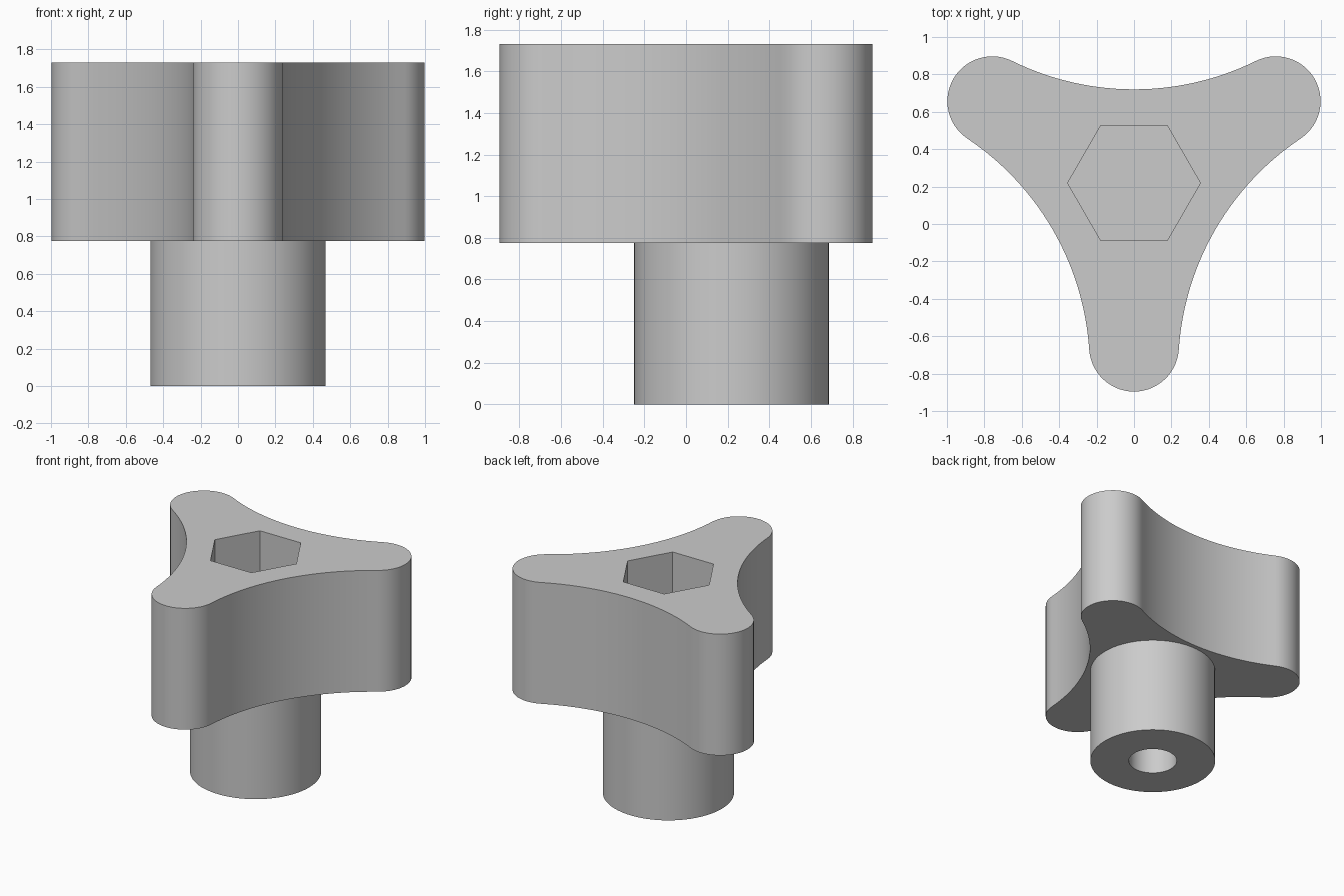
import bpy
import bmesh
from math import sin, cos, pi, radians, atan2, hypot

if "Cube" in bpy.data.objects:
    bpy.data.objects.remove(bpy.data.objects["Cube"], do_unlink=True)

AXIS_Y = 0.219                      # knob axis, offset because of the three lobes
LOBE_R, LOBE_DIST, WAIST = 0.24, 0.875, 0.501
HEAD_Z, TOP_Z = 0.775, 1.73

grey = bpy.data.materials.new("plain_grey")
grey.use_nodes = True
grey.diffuse_color = (0.6, 0.6, 0.6, 1)
grey.node_tree.nodes["Principled BSDF"].inputs["Base Color"].default_value = (0.6, 0.6, 0.6, 1)


def arc(cx, cy, r, a0, a1, n):
    """Points along an arc, both ends included."""
    return [(cx + r * cos(a0 + (a1 - a0) * i / n), cy + r * sin(a0 + (a1 - a0) * i / n))
            for i in range(n + 1)]


def polygon(r, n):
    return arc(0, 0, r, 0, 2 * pi, n)[:-1]


def prism(name, points, z0, z1):
    """Extrude a closed outline around the knob axis."""
    bm = bmesh.new()
    face = bm.faces.new([bm.verts.new((x, y + AXIS_Y, z0)) for x, y in points])
    ext = bmesh.ops.extrude_face_region(bm, geom=[face])
    top = [v for v in ext["geom"] if isinstance(v, bmesh.types.BMVert)]
    bmesh.ops.translate(bm, verts=top, vec=(0, 0, z1 - z0))
    bmesh.ops.recalc_face_normals(bm, faces=bm.faces)
    mesh = bpy.data.meshes.new(name)
    bm.to_mesh(mesh)
    bm.free()
    mesh.materials.append(grey)
    obj = bpy.data.objects.new(name, mesh)
    bpy.context.collection.objects.link(obj)
    return obj


def finish(obj, cutters):
    """Cut the holes, then smooth the round walls."""
    bpy.ops.object.select_all(action="DESELECT")
    bpy.context.view_layer.objects.active = obj
    obj.select_set(True)
    for cutter in cutters:
        mod = obj.modifiers.new(cutter.name, "BOOLEAN")
        mod.operation = "DIFFERENCE"
        mod.solver = "EXACT"
        mod.object = cutter
        bpy.ops.object.modifier_apply(modifier=mod.name)
    bpy.ops.object.shade_smooth_by_angle(angle=radians(30))


def lobed_outline():
    """Three round lobes joined by tangent concave arcs."""
    lx, ly = LOBE_DIST * cos(pi / 6), LOBE_DIST * sin(pi / 6)
    h = WAIST - ly
    r = (lx * lx + h * h - LOBE_R ** 2) / (2 * (LOBE_R - h))
    cy = WAIST + r                              # centre of the hollow arc
    end = atan2(cy - ly, -lx)                   # tangent direction on the lobe
    start = pi / 3 - end                        # mirrored about the lobe's own axis
    section = arc(lx, ly, LOBE_R, start, end, 28)
    half = atan2(lx, cy - ly)
    section += arc(0, cy, r, -pi / 2 + half, -pi / 2 - half, 28)[1:-1]
    points = []
    for k in range(3):
        c, s = cos(k * 2 * pi / 3), sin(k * 2 * pi / 3)
        points += [(x * c - y * s, x * s + y * c) for x, y in section]
    return points


# Main solids
head = prism("lobed_head", lobed_outline(), HEAD_Z, TOP_Z)
shaft = prism("shaft", polygon(0.468, 72), 0, HEAD_Z)

# Hex socket from above and round blind bore from below
socket = prism("socket_cutter", polygon(0.355, 6), 1.25, TOP_Z + 0.2)
bore = prism("bore_cutter", polygon(0.18, 48), -0.2, 1.22)

finish(head, [socket, bore])
finish(shaft, [bore])
for cutter in (socket, bore):
    bpy.data.objects.remove(cutter, do_unlink=True)
